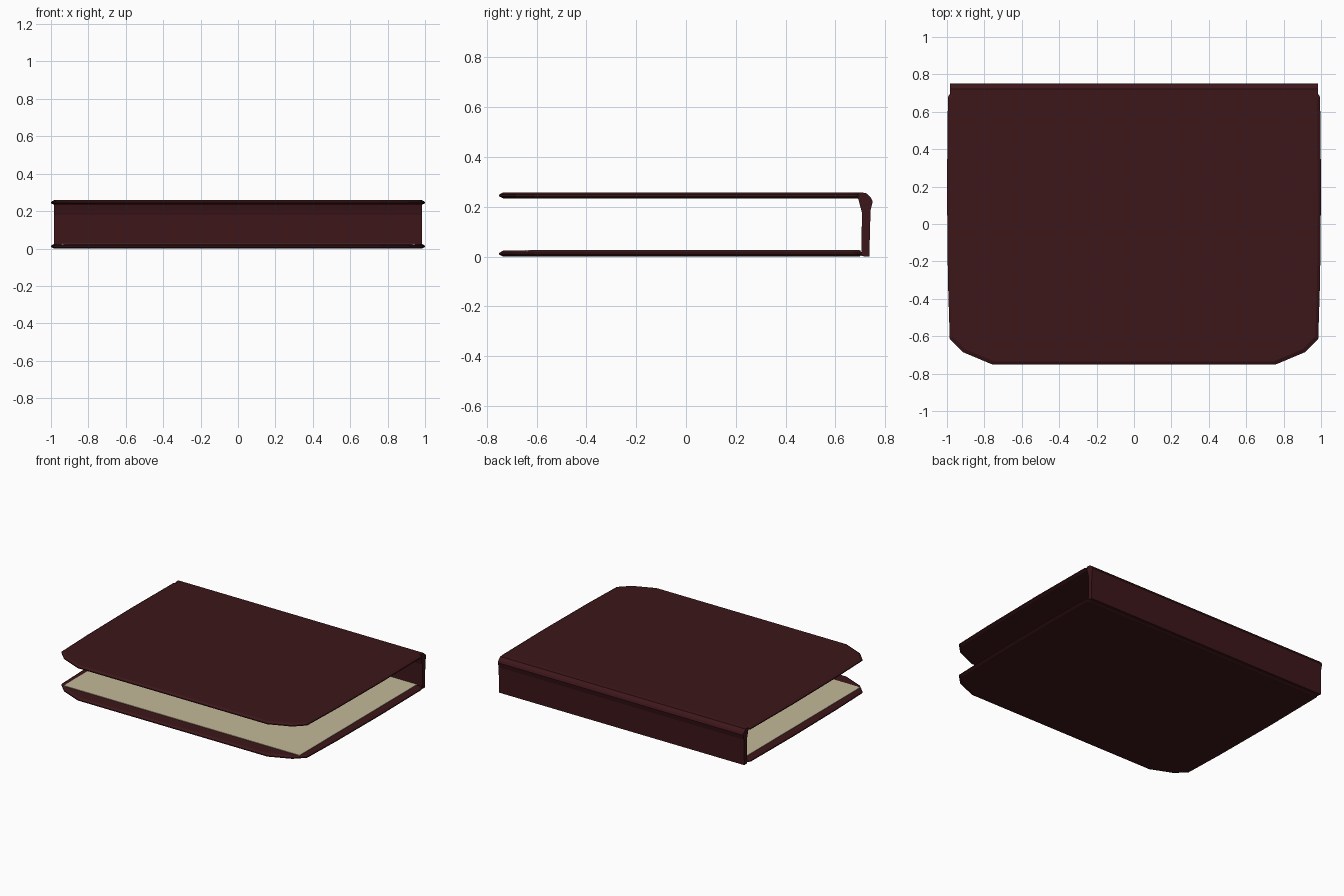
import bpy, bmesh

if "Cube" in bpy.data.objects:
    bpy.data.objects.remove(bpy.data.objects["Cube"])


def material(name, color):
    m = bpy.data.materials.new(name)
    m.diffuse_color = (*color, 1)
    m.use_nodes = True
    m.node_tree.nodes["Principled BSDF"].inputs["Base Color"].default_value = m.diffuse_color
    return m


leather = material("dark_leather", (0.046, 0.008, 0.010))
paper = material("cream_paper", (0.55, 0.48, 0.32))


def loft(name, rings, mat):
    """Join matching closed rings into a capped, flat-shaded solid."""
    bm = bmesh.new()
    loops = [[bm.verts.new(p) for p in ring] for ring in rings]
    n = len(loops[0])
    for a, b in zip(loops, loops[1:]):
        for i in range(n):
            j = (i + 1) % n
            bm.faces.new((a[i], a[j], b[j], b[i]))
    bm.faces.new(loops[0][::-1])
    bm.faces.new(loops[-1])
    bmesh.ops.recalc_face_normals(bm, faces=bm.faces)
    me = bpy.data.meshes.new(name)
    bm.to_mesh(me)
    bm.free()
    me.materials.append(mat)
    ob = bpy.data.objects.new(name, me)
    bpy.context.collection.objects.link(ob)
    return ob


# Cover boards: clipped front corners and a pointed rim all round
half = [(0.76, -0.75), (0.915, -0.685), (0.985, -0.615), (0.995, -0.3),
        (1.0, 0.2), (0.995, 0.68), (0.975, 0.71)]
outline = half + [(-x, y) for x, y in reversed(half)]


def board(name, z):
    rings = []
    for inset, dz in ((0.016, 0), (0.0, 0.008), (0.0, 0.015), (0.016, 0.024)):
        rings.append([(x * (1 - inset), y * (1 - inset / 0.75), z + dz)
                      for x, y in outline])
    return loft(name, rings, leather)


board("bottom_cover", 0.0)
board("top_cover", 0.234)

# Spine: profile in y, z with a rolled upper edge, extruded along x
profile = [(0.705, 0.002), (0.736, 0.0), (0.741, 0.185), (0.75, 0.222),
           (0.742, 0.238), (0.722, 0.256), (0.69, 0.2575), (0.69, 0.238),
           (0.706, 0.178)]
loft("spine", [[(x, y, z) for y, z in profile] for x in (-0.983, 0.983)], leather)

# Endpaper resting on the inside of the bottom cover
sheet = [(-0.945, -0.645), (0.945, -0.645), (0.945, 0.70), (-0.945, 0.70)]
loft("endpaper", [[(x, y, z) for x, y in sheet] for z in (0.02, 0.027)], paper)
